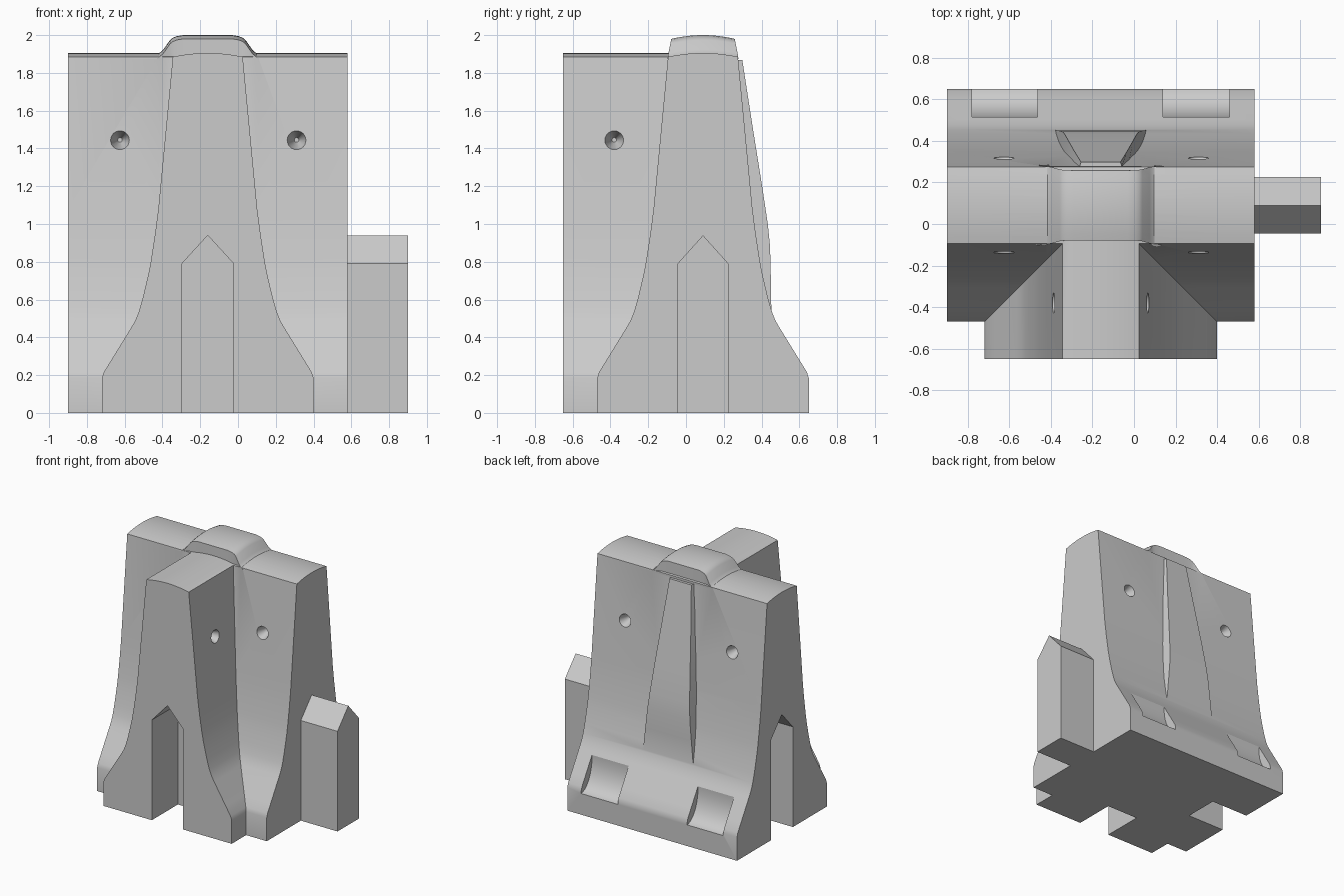
import bpy, bmesh, math
from mathutils import Matrix, Vector

if "Cube" in bpy.data.objects:
    bpy.data.objects.remove(bpy.data.objects["Cube"])

CX, CY = -0.16, 0.09          # centre lines of the side branch and the main wall


def finish(name, bm):
    bmesh.ops.recalc_face_normals(bm, faces=bm.faces)
    me = bpy.data.meshes.new(name)
    bm.to_mesh(me)
    bm.free()
    ob = bpy.data.objects.new(name, me)
    bpy.context.collection.objects.link(ob)
    return ob


def loft(name, rings):
    """Closed solid through rings of equally many points."""
    bm = bmesh.new()
    vs = [[bm.verts.new(p) for p in r] for r in rings]
    n = len(vs[0])
    for a, b in zip(vs, vs[1:]):
        for i in range(n):
            bm.faces.new((a[i], a[(i + 1) % n], b[(i + 1) % n], b[i]))
    bm.faces.new(vs[0])
    bm.faces.new(vs[-1])
    return finish(name, bm)


def prism(name, pts, axis, start, end):
    """Extrude a (horizontal, z) outline along x or y."""
    put = (lambda u, z, t: (t, u, z)) if axis == 'x' else (lambda u, z, t: (u, t, z))
    return loft(name, [[put(u, z, t) for u, z in pts] for t in (start, end)])


def combine(target, tool, op):
    mod = target.modifiers.new(op, 'BOOLEAN')
    mod.operation, mod.object, mod.solver = op, tool, 'EXACT'
    bpy.context.view_layer.objects.active = target
    bpy.ops.object.modifier_apply(modifier=mod.name)
    bpy.data.objects.remove(tool)


def arch(half, edge, rise, n=10):
    return [(half * (1 - 2 * i / n), edge + rise * (1 - (1 - 2 * i / n) ** 2)) for i in range(n + 1)]


# barrier cross-section: flared foot, curved waist, gently arched top
side = [(.56, 0), (.56, .185), (.55, .216), (.51, .281), (.406, .45), (.384, .488), (.365, .535),
        (.345, .605), (.327, .68), (.312, .745), (.30, .81), (.28, .94), (.262, 1.077)]
section = side + arch(.185, 1.885, .02) + [(-u, z) for u, z in reversed(side)]

body = prism("barrier_body", [(u + CY, z) for u, z in section], 'x', -.90, .58)
branch = prism("side_branch", [(u + CX, z) for u, z in section], 'y', -.65, .05)
combine(body, branch, 'UNION')

# raised cap over the junction
cap_steps = [(-.27, -.01), (-.25, .004), (-.235, .018), (-.20, .068), (-.185, .08), (-.165, .088), (-.13, .094)]
cap_steps += [(-x, h) for x, h in reversed(cap_steps)]
rings = []
for x, h in cap_steps:
    outline = [(.17, 1.75)] + arch(.187 - .2 * max(h, 0), 1.886 + h, .02) + [(-.17, 1.75)]
    rings.append([(x + CX, u + CY, z) for u, z in outline])
combine(body, loft("junction_cap", rings), 'UNION')

# tapering buttress on the back
rings = []
for z, y, w in [(1.868, .298, .095), (1.5, .355, .13), (1.2, .403, .157), (1.0, .433, .174),
                (.88, .445, .185), (.72, .449, .201), (.53, .452, .22)]:
    rings.append([(CX - w, y, z), (CX + w, y, z), (CX + w + .03, .2, z), (CX - w - .03, .2, z)])
combine(body, loft("back_buttress", rings), 'UNION')


# pointed key shape shared by the tongue and the grooves
def key(c, half, floor):
    return [(c - half, floor), (c + half, floor), (c + half, .79), (c, .94), (c - half, .79)]


combine(body, prism("end_groove", key(CY, .137, -.1), 'x', -1.0, -.575), 'DIFFERENCE')
combine(body, prism("front_groove", key(CX, .137, -.1), 'y', -.75, -.325), 'DIFFERENCE')
prism("end_tongue", key(CY, .135, 0), 'x', .58, .90)

# scooped lifting pockets along the back foot
scoop = [(.66 - .145 * math.cos(a), .40 - .235 * math.sin(a))
         for a in (i * math.pi / 16 for i in range(9))]
scoop = [(.72, .55), (.515, .55)] + scoop + [(.72, .165)]
for x0, x1 in ((-.78, -.465), (.14, .46)):
    combine(body, prism("pocket", scoop, 'x', x0, x1), 'DIFFERENCE')


# tapered blind bolt holes
def bolt_hole(pos, inward):
    bm = bmesh.new()
    rot = Vector(inward).to_track_quat('Z', 'Y').to_matrix().to_4x4()
    bmesh.ops.create_cone(bm, cap_ends=True, segments=24, radius1=.057, radius2=.012, depth=.14,
                          matrix=Matrix.Translation(pos) @ rot)
    combine(body, finish("bolt_hole", bm), 'DIFFERENCE')


for s in (-1, 1):
    for x in (-.625, .31):
        bolt_hole((x, CY + s * .18, 1.445), (0, -s, 0))
    bolt_hole((CX + s * .18, -.38, 1.445), (-s, 0, 0))

# smooth the curved faces, keep hard edges
bpy.ops.object.select_all(action='DESELECT')
body.select_set(True)
bpy.context.view_layer.objects.active = body
bpy.ops.object.shade_smooth_by_angle(angle=math.radians(25))
